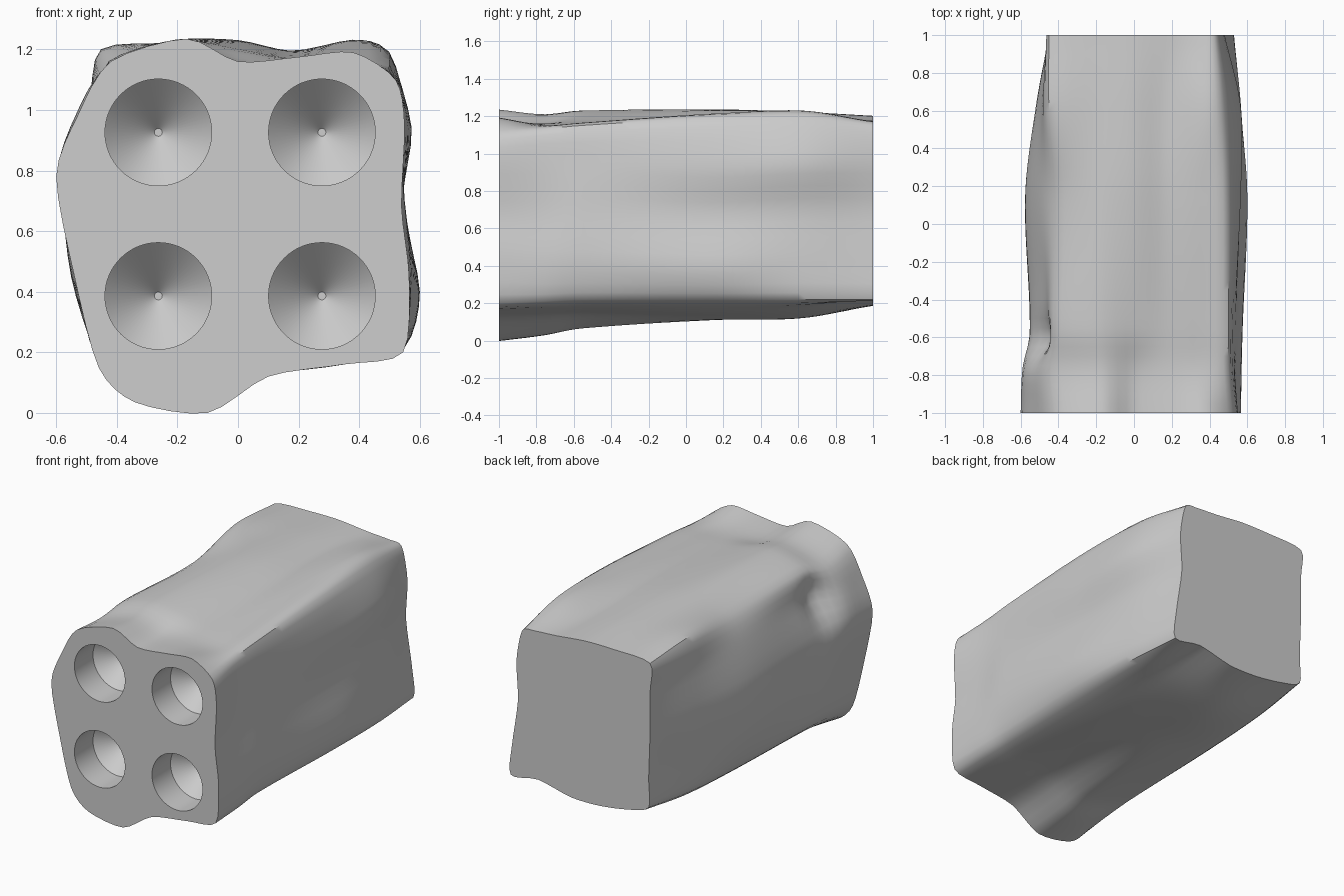
import bpy, bmesh, math

# Remove the default object
cube = bpy.data.objects.get("Cube")
if cube:
    bpy.data.objects.remove(cube, do_unlink=True)

# Single stone colour
stone = bpy.data.materials.new("pale_grey_stone")
stone.use_nodes = True
colour = (0.61, 0.61, 0.61, 1)
stone.diffuse_color = colour
stone.node_tree.nodes["Principled BSDF"].inputs["Base Color"].default_value = colour

# Cross-sections (x, z), clockwise from the top corner on the -x side
front = [(-.42, 1.16), (-.17, 1.235), (0, 1.16), (.2, 1.175), (.38, 1.19), (.52, 1.1),
         (.55, .95), (.54, .68), (.565, .45), (.545, .2), (.35, .16), (.1, .12),
         (-.1, 0), (-.34, .035), (-.46, .15), (-.54, .45), (-.6, .78), (-.53, .98)]
collar = [(-.44, 1.13), (-.18, 1.21), (0, 1.16), (.18, 1.16), (.36, 1.15), (.5, 1.13),
          (.53, .95), (.54, .68), (.57, .42), (.54, .21), (.35, .165), (.1, .13),
          (-.1, .03), (-.3, .06), (-.46, .17), (-.53, .45), (-.59, .78), (-.53, .99)]
shoulder = [(-.43, 1.16), (-.2, 1.23), (0, 1.2), (.17, 1.17), (.35, 1.16), (.5, 1.15),
            (.53, .95), (.55, .7), (.575, .42), (.53, .22), (.35, .17), (.1, .14),
            (-.1, .065), (-.3, .1), (-.47, .19), (-.53, .45), (-.55, .75), (-.47, 1)]
middle = [(-.41, 1.15), (-.2, 1.23), (0, 1.23), (.17, 1.195), (.35, 1.21), (.5, 1.19),
          (.565, .93), (.545, .68), (.6, .4), (.55, .22), (.35, .16), (.1, .13),
          (-.1, .11), (-.3, .13), (-.46, .2), (-.55, .45), (-.575, .75), (-.5, 1.01)]
rear = [(-.45, 1.2), (-.2, 1.22), (0, 1.22), (.18, 1.19), (.38, 1.23), (.48, 1.19),
        (.565, .95), (.53, .7), (.56, .42), (.55, .22), (.35, .18), (.1, .14),
        (-.1, .12), (-.3, .15), (-.46, .23), (-.5, .45), (-.52, .75), (-.49, 1)]
back = [(-.45, 1.18), (-.2, 1.2), (0, 1.2), (.2, 1.18), (.35, 1.17), (.44, 1.15),
        (.48, .95), (.47, .7), (.51, .42), (.52, .22), (.33, .24), (.1, .19),
        (-.1, .19), (-.3, .22), (-.44, .27), (-.44, .45), (-.45, .75), (-.45, 1)]
sections = [front, collar, shoulder, middle, rear, back]
stations = [-1, -.76, -.56, .15, .62, 1]


def hermite(a, b, slope_a, slope_b, t):
    """Smooth blend from a to b with the given end slopes."""
    s = 1 - t
    return (a * (1 + 2 * t) * s * s + b * t * t * (3 - 2 * t)
            + slope_a * t * s * s - slope_b * t * t * s)


def smooth_ring(points, steps=4):
    """Closed curve through the points of one cross-section."""
    count, ring = len(points), []
    for i in range(count):
        p, a, b, n = (points[(i + k) % count] for k in (-1, 0, 1, 2))
        for step in range(steps):
            ring.append([hermite(a[k], b[k], (b[k] - p[k]) * .4,
                                 (n[k] - a[k]) * .4, step / steps) for k in (0, 1)])
    return ring


rings = [smooth_ring(section) for section in sections]


def slope(values, i):
    lo, hi = max(i - 1, 0), min(i + 1, len(values) - 1)
    return (values[hi] - values[lo]) / (stations[hi] - stations[lo])


def along(values, y):
    """Value at depth y, blended smoothly between the stations."""
    i = max(k for k in range(len(stations) - 1) if stations[k] <= y)
    span = stations[i + 1] - stations[i]
    return hermite(values[i], values[i + 1], slope(values, i) * span,
                   slope(values, i + 1) * span, (y - stations[i]) / span)


def mesh_object(name, bm):
    bmesh.ops.recalc_face_normals(bm, faces=bm.faces)
    mesh = bpy.data.meshes.new(name)
    bm.to_mesh(mesh)
    bm.free()
    obj = bpy.data.objects.new(name, mesh)
    bpy.context.collection.objects.link(obj)
    mesh.materials.append(stone)
    return obj


def skin(bm, loops):
    """Bridge rings of points and cap both ends."""
    verts = [[bm.verts.new(p) for p in loop] for loop in loops]
    for a, b in zip(verts, verts[1:]):
        for i in range(len(a)):
            j = (i + 1) % len(a)
            bm.faces.new((a[i], a[j], b[j], b[i]))
    bm.faces.new(verts[0])
    bm.faces.new(verts[-1])


# Rough stone block
rows = 40
bm = bmesh.new()
loops = []
for row in range(rows + 1):
    y = -1 + 2 * row / rows
    loop = []
    for i in range(len(rings[0])):
        x, z = (along([ring[i][k] for ring in rings], y) for k in (0, 1))
        # Hollow behind the upper front corner on the -x side
        hollow = math.exp(-((y + .62) / .1) ** 2 - ((z - .98) / .12) ** 2)
        loop.append((x + (.05 * hollow if x < -.3 else 0), y, z))
    loops.append(loop)
skin(bm, loops)
block = mesh_object("stone_block", bm)

# Four drilled sockets with conical bottoms
radius, tip = .176, .013
bore = [(radius, -1.2), (radius, -.815), (tip, -.655)]
bm = bmesh.new()
for cx in (-.263, .277):
    for cz in (.386, .926):
        skin(bm, [[(cx + r * math.cos(a), y, cz + r * math.sin(a))
                   for a in (math.tau * k / 64 for k in range(64))] for r, y in bore])
cutter = mesh_object("socket_cutter", bm)
cutter.hide_render = True

drill = block.modifiers.new("sockets", 'BOOLEAN')
drill.operation = 'DIFFERENCE'
drill.solver = 'EXACT'
drill.object = cutter
bpy.ops.object.select_all(action='DESELECT')
bpy.context.view_layer.objects.active = block
block.select_set(True)
bpy.ops.object.modifier_apply(modifier=drill.name)
bpy.data.objects.remove(cutter, do_unlink=True)
bpy.ops.object.shade_smooth_by_angle(angle=math.radians(40))
